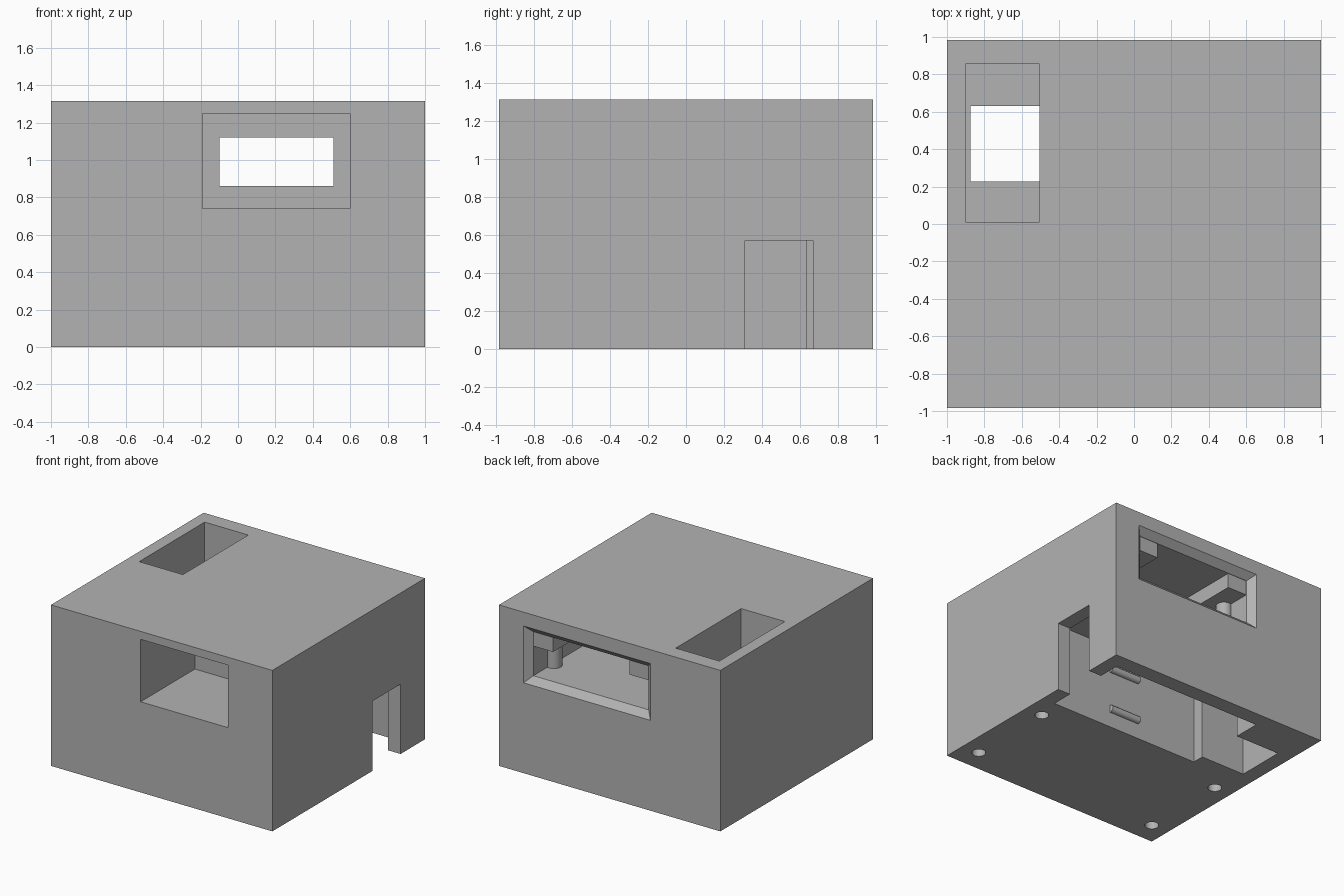
import bpy, bmesh

if "Cube" in bpy.data.objects:
    bpy.data.objects.remove(bpy.data.objects["Cube"], do_unlink=True)

grey = bpy.data.materials.new("plain_grey")
grey.use_nodes = True
COLOUR = (0.45, 0.45, 0.45, 1)
grey.diffuse_color = COLOUR
for node in grey.node_tree.nodes:
    if node.type == 'BSDF_PRINCIPLED':
        node.inputs["Base Color"].default_value = COLOUR


def finish(name, bm):
    bmesh.ops.recalc_face_normals(bm, faces=bm.faces)
    mesh = bpy.data.meshes.new(name)
    bm.to_mesh(mesh)
    bm.free()
    mesh.materials.append(grey)
    obj = bpy.data.objects.new(name, mesh)
    bpy.context.collection.objects.link(obj)
    return obj


def box(name, x, y, z, flare=0):
    """Box from ranges; flare widens its rear (+y) end on all four sides."""
    bm = bmesh.new()
    bmesh.ops.create_cube(bm, size=1)
    for v in bm.verts:
        grow = flare if v.co.y > 0 else 0
        sx, sz = (1 if v.co.x > 0 else -1), (1 if v.co.z > 0 else -1)
        v.co = (x[sx > 0] + sx * grow, y[v.co.y > 0], z[sz > 0] + sz * grow)
    return finish(name, bm)


def rod(name, radius, start, length, axis='Z'):
    """Smooth-sided cylinder running from start along x or z."""
    bm = bmesh.new()
    bmesh.ops.create_cone(bm, cap_ends=True, segments=32, radius1=radius,
                          radius2=radius, depth=length)
    for v in bm.verts:
        px, py, pz = v.co.x, v.co.y, v.co.z + length / 2
        if axis == 'X':
            px, pz = pz, px
        v.co = (start[0] + px, start[1] + py, start[2] + pz)
    for f in bm.faces:
        f.smooth = len(f.verts) == 4
    for e in bm.edges:
        e.smooth = all(len(f.verts) == 4 for f in e.link_faces)
    return finish(name, bm)


def carve(target, cutter):
    mod = target.modifiers.new("cut", 'BOOLEAN')
    mod.operation, mod.solver, mod.object = 'DIFFERENCE', 'EXACT', cutter
    bpy.context.view_layer.update()
    graph = bpy.context.evaluated_depsgraph_get()
    mesh = bpy.data.meshes.new_from_object(target.evaluated_get(graph))
    target.modifiers.clear()
    target.data = mesh
    bpy.data.objects.remove(cutter, do_unlink=True)


# Solid enclosure
body = box("enclosure", (-1, 1), (-.985, .985), (0, 1.315))

# Front window tunnel, joined to the rear bay by a smaller opening
carve(body, box("front_tunnel", (-.19, .6), (-1.1, -.285), (.74, 1.25)))
carve(body, box("rear_bay", (-.316, .726), (-.2, .94), (.79, 1.15)))
carve(body, box("link_opening", (-.1, .51), (-.35, -.15), (.86, 1.12)))
# Chamfered rim of the rear bay
carve(body, box("rear_chamfer", (-.316, .726), (.933, 1.033), (.79, 1.15), flare=.1))

# Underside bay, side slot, and the shaft up to the top pocket
carve(body, box("lower_bay", (-.475, .885), (.13, .855), (-.1, .69)))
carve(body, box("side_slot", (.8, 1.1), (.31, .67), (-.1, .57)))
carve(body, box("top_pocket", (-.9, -.505), (.01, .855), (.72, 1.5)))
carve(body, box("shaft", (-.875, -.505), (.228, .632), (-.1, .8)))
carve(body, box("shaft_mouth", (-.875, -.4), (.228, .632), (-.1, .685)))

# Screw holes in the underside
for hx in (-.845, .845):
    for hy in (-.80, -.067):
        carve(body, rod("screw_hole", .052, (hx, hy, -.1), .4))

# Support rails and half-buried posts in the rear bay
for side, wall, inner in (("left", .726, .55), ("right", -.316, -.14)):
    xs = sorted((wall + (.01 if wall > 0 else -.01), inner))
    box(side + "_rail", xs, (-.21, .93), (1.03, 1.16))
    post_x = wall + (-.018 if wall > 0 else .018)
    rod(side + "_post", .062, (post_x, .693, .78), .26)

# Small retaining ridges on the inner wall of the lower bay
for label, rz in (("upper", .5), ("lower", .155)):
    rod(label + "_ridge", .03, (.07, .133, rz), .273, axis='X')
